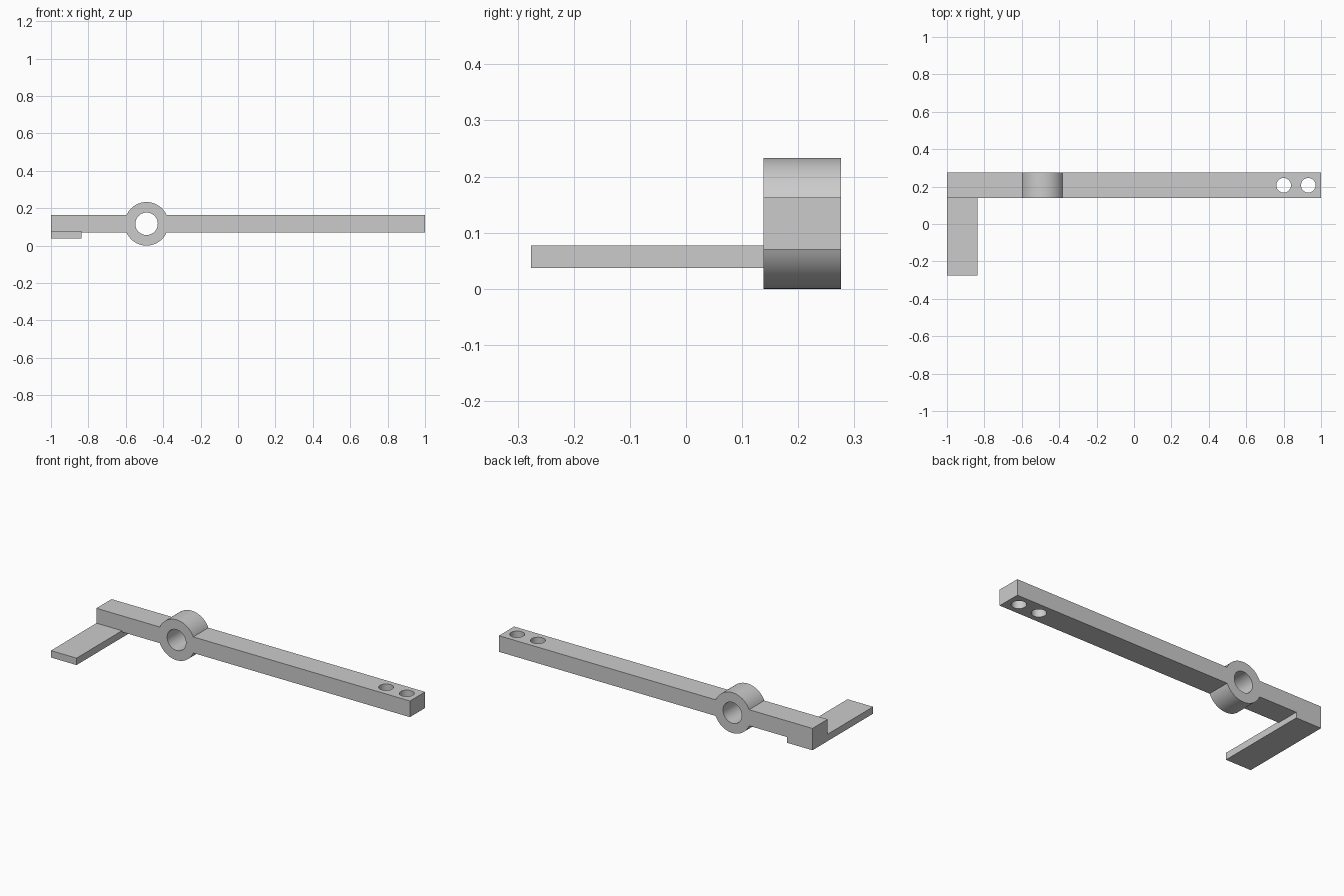
import bpy, bmesh, math

cube = bpy.data.objects.get("Cube")
if cube:
    bpy.data.objects.remove(cube, do_unlink=True)

# One plain grey material
grey = bpy.data.materials.new("light_grey")
grey.use_nodes = True
colour = (0.6, 0.6, 0.6, 1)
grey.diffuse_color = colour
grey.node_tree.nodes["Principled BSDF"].inputs["Base Color"].default_value = colour

# Main dimensions
FRONT, BACK, TAB_FRONT = 0.138, 0.276, -0.276
LOW, HIGH = 0.07, 0.163
TAB_LOW, TAB_HIGH, TAB_EDGE = 0.037, 0.077, -0.837
HUB_X, HUB_Z, HUB_R, BORE_R = -0.489, 0.1165, 0.1165, 0.06


def extrude_profile(name, points, y0, y1):
    """Extrude an XZ outline from y0 to y1."""
    mesh = bpy.data.meshes.new(name)
    bm = bmesh.new()
    face = bm.faces.new([bm.verts.new((x, y0, z)) for x, z in points])
    grown = bmesh.ops.extrude_face_region(bm, geom=[face])["geom"]
    verts = [v for v in grown if isinstance(v, bmesh.types.BMVert)]
    bmesh.ops.translate(bm, verts=verts, vec=(0, y1 - y0, 0))
    bmesh.ops.recalc_face_normals(bm, faces=bm.faces)
    bm.to_mesh(mesh)
    bm.free()
    mesh.materials.append(grey)
    obj = bpy.data.objects.new(name, mesh)
    bpy.context.collection.objects.link(obj)
    return obj


def drill(target, name, location, radius, rotation=(0, 0, 0)):
    """Cut a round through hole in the target."""
    bpy.ops.mesh.primitive_cylinder_add(vertices=64, radius=radius, depth=0.6,
                                        location=location, rotation=rotation)
    cutter = bpy.context.object
    cutter.name = name
    cutter.data.materials.append(grey)
    mod = target.modifiers.new(name, "BOOLEAN")
    mod.operation, mod.solver, mod.object = "DIFFERENCE", "EXACT", cutter
    bpy.context.view_layer.objects.active = target
    bpy.ops.object.modifier_apply(modifier=mod.name)
    bpy.data.objects.remove(cutter, do_unlink=True)


def hub_arc(start, end, steps=40):
    angles = [start + (end - start) * i / steps for i in range(steps + 1)]
    return [(HUB_X + HUB_R * math.cos(a), HUB_Z + HUB_R * math.sin(a)) for a in angles]


# Bar with its round hub and the thicker foot above the tab
meet = math.asin((HIGH - HUB_Z) / HUB_R)
outline = [(-1, TAB_LOW), (TAB_EDGE, TAB_LOW), (TAB_EDGE, LOW)]
outline += hub_arc(math.pi + meet, 2 * math.pi - meet)
outline += [(1, LOW), (1, HIGH)]
outline += hub_arc(meet, math.pi - meet)
outline += [(-1, HIGH)]
arm = extrude_profile("lever_arm", outline, FRONT, BACK)

# Hub bore and the two screw holes at the far end
middle = (FRONT + BACK) / 2
drill(arm, "hub_bore", (HUB_X, middle, HUB_Z), BORE_R, (math.pi / 2, 0, 0))
for x in (0.8, 0.932):
    drill(arm, "screw_hole", (x, middle, HUB_Z), 0.039)

# Flat tab reaching forward
tab = extrude_profile("flat_tab", [(-1, TAB_LOW), (TAB_EDGE, TAB_LOW),
                                   (TAB_EDGE, TAB_HIGH), (-1, TAB_HIGH)],
                      TAB_FRONT, FRONT)

# Smooth curved walls, sharp edges elsewhere
bpy.ops.object.select_all(action="DESELECT")
arm.select_set(True)
bpy.context.view_layer.objects.active = arm
bpy.ops.object.shade_smooth_by_angle(angle=math.radians(20))
